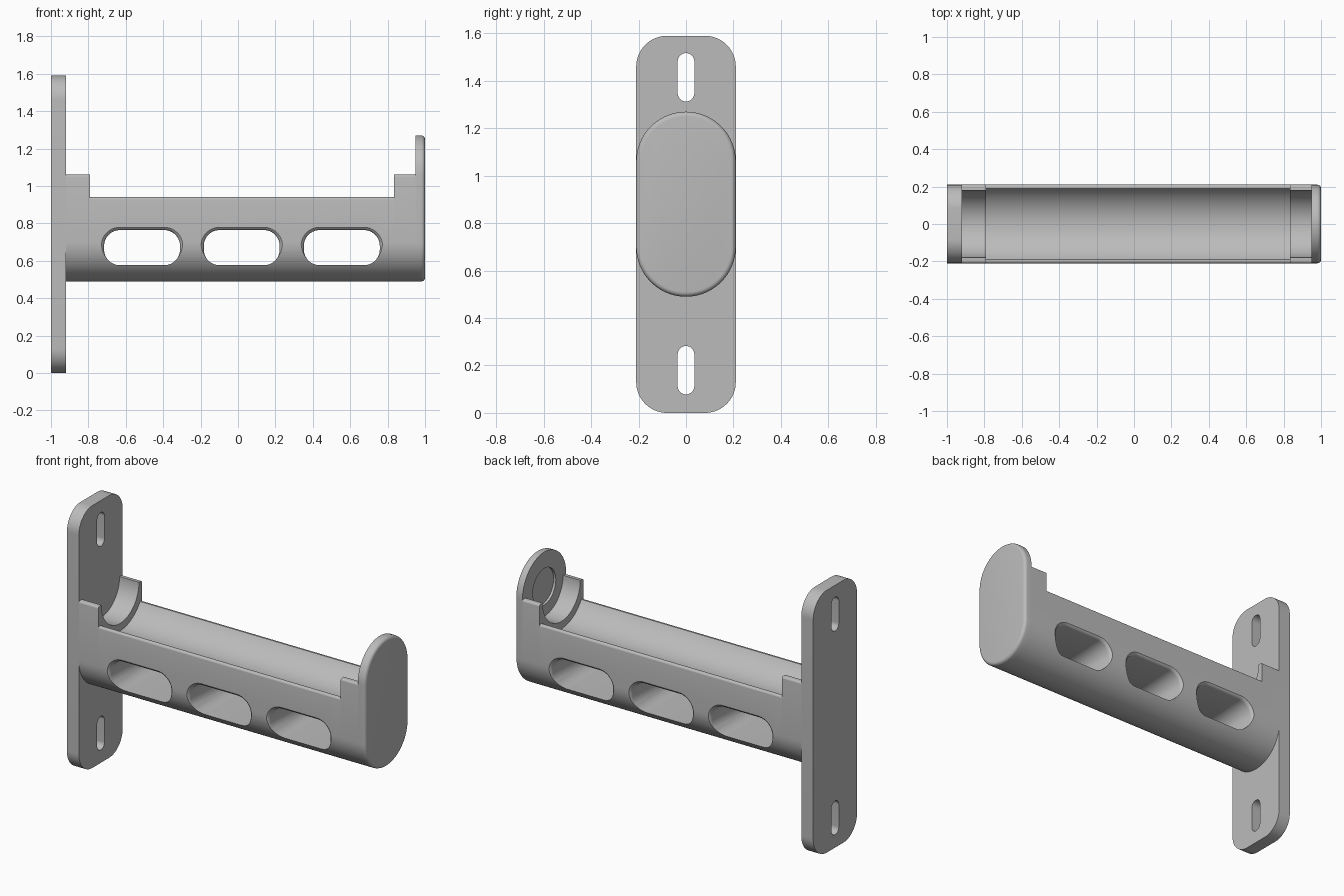
import bpy, bmesh
from math import sin, cos, pi, asin

cube = bpy.data.objects.get("Cube")
if cube:
    bpy.data.objects.remove(cube, do_unlink=True)

grey = bpy.data.materials.new("plain grey")
grey.use_nodes = True
grey.diffuse_color = (0.5, 0.5, 0.5, 1)
grey.node_tree.nodes["Principled BSDF"].inputs["Base Color"].default_value = (0.5, 0.5, 0.5, 1)

HALF = 0.21      # half width of the bracket
LOW = 0.70       # centre of the rounded underside
AXLE = 1.06      # centre of the trough and collars


def arc(cu, cv, r, a0, a1, n):
    return [(cu + r * cos(a0 + (a1 - a0) * i / n), cv + r * sin(a0 + (a1 - a0) * i / n))
            for i in range(n + 1)]


def rounded_rect(cu, cv, hu, hv, r, n=16):
    pts = []
    for k, (su, sv) in enumerate([(1, 1), (-1, 1), (-1, -1), (1, -1)]):
        pts += arc(cu + su * (hu - r), cv + sv * (hv - r), r, k * pi / 2, (k + 1) * pi / 2, n)
    return pts


def loft(name, rings, axis="x"):
    """Solid through a list of (position, outline) along an axis."""
    bm = bmesh.new()
    loops = []
    for p, pts in rings:
        loops.append([bm.verts.new((p, u, v) if axis == "x" else (u, p, v)) for u, v in pts])
    for a, b in zip(loops, loops[1:]):
        for i in range(len(a)):
            j = (i + 1) % len(a)
            bm.faces.new((a[i], a[j], b[j], b[i]))
    bm.faces.new(loops[0])
    bm.faces.new(loops[-1])
    bmesh.ops.remove_doubles(bm, verts=bm.verts, dist=1e-5)
    bmesh.ops.recalc_face_normals(bm, faces=bm.faces)
    me = bpy.data.meshes.new(name)
    bm.to_mesh(me)
    bm.free()
    me.materials.append(grey)
    ob = bpy.data.objects.new(name, me)
    bpy.context.collection.objects.link(ob)
    return ob


def select(ob):
    bpy.ops.object.select_all(action="DESELECT")
    ob.select_set(True)
    bpy.context.view_layer.objects.active = ob


def cut(ob, cutter):
    mod = ob.modifiers.new("cut", "BOOLEAN")
    mod.operation = "DIFFERENCE"
    mod.solver = "EXACT"
    mod.object = cutter
    select(ob)
    bpy.ops.object.modifier_apply(modifier=mod.name)
    bpy.data.objects.remove(cutter, do_unlink=True)


def trough_section(top, r, fillet=0.012):
    """Round-bottomed outline with a concave top and softened outer rims."""
    a = asin((top - AXLE) / r)
    right = arc(HALF - fillet, top - fillet, fillet, 0, pi / 2, 5)
    left = [(-u, v) for u, v in reversed(right)]
    return (arc(0, LOW, HALF, pi, 2 * pi, 48) + right
            + arc(0, AXLE, r, a, -pi - a, 40) + left)


# Wall plate with two screw slots
wall_plate = loft("wall_plate", [(x, rounded_rect(0, 0.795, HALF, 0.795, 0.13)) for x in (-1, -0.92)])
for z in (0.18, 1.415):
    cut(wall_plate, loft("slot_cutter", [(x, rounded_rect(0, z, 0.035, 0.102, 0.035)) for x in (-1.1, -0.8)]))

# Arm with a long trough, and a higher collar at each end
arm = loft("arm", [(x, trough_section(0.94, 0.225)) for x in (-0.79, 0.835)])
collars = [loft(name, [(x, trough_section(AXLE, 0.18)) for x in span])
           for name, span in (("inner_collar", (-0.92, -0.79)), ("outer_collar", (0.835, 0.95)))]

# Side windows with rounded lips
lip = [(0.3, 0.015), (0.21, 0.015), (0.205, 0.008), (0.199, 0.003), (0.19, 0)]
stations = [(-y, o) for y, o in lip] + lip[::-1]
for x in (-0.513, 0.02, 0.555):
    rings = [(y, rounded_rect(x, 0.67, 0.203 + o, 0.094 + o, 0.085 + o)) for y, o in stations]
    cut(arm, loft("window_cutter", rings, "y"))

# End stop with a rounded outer edge and a shallow round socket inside
F = 0.02
end_rings = [(0.95, 0)] + [(1 - F + F * sin(t * pi / 12), F * (1 - cos(t * pi / 12))) for t in range(7)]
end_stop = loft("end_stop", [(x, rounded_rect(0, 0.88, HALF - i, 0.39 - i, HALF - i, 24))
                             for x, i in end_rings])
cut(end_stop, loft("socket_cutter", [(x, arc(0, AXLE, 0.11, 0, 2 * pi, 48)[:-1]) for x in (0.9, 0.965)]))

# Smooth curved faces, keep crisp edges
for ob in [wall_plate, arm, end_stop] + collars:
    select(ob)
    bpy.ops.object.shade_smooth_by_angle()
